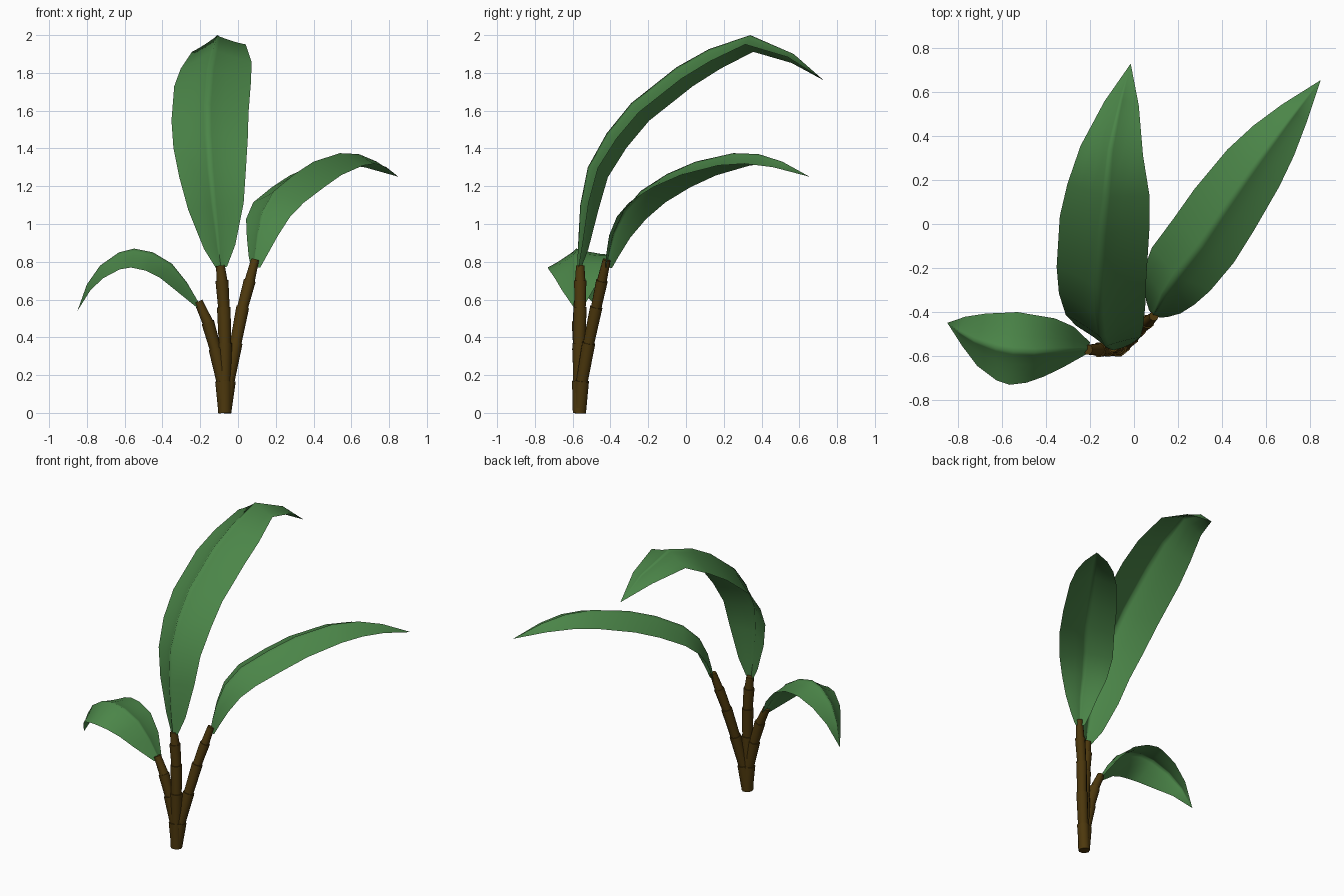
import bpy, bmesh, math
from mathutils import Vector

if "Cube" in bpy.data.objects:
    bpy.data.objects.remove(bpy.data.objects["Cube"])


def material(name, rgb):
    m = bpy.data.materials.new(name)
    m.diffuse_color = (*rgb, 1)
    m.use_nodes = True
    m.node_tree.nodes["Principled BSDF"].inputs["Base Color"].default_value = m.diffuse_color
    return m


GREEN = material("leaf_green", (0.07, 0.235, 0.065))
BROWN = material("stem_brown", (0.075, 0.04, 0.004))


def finish(name, bm, mat, angle):
    me = bpy.data.meshes.new(name)
    bm.to_mesh(me)
    bm.free()
    ob = bpy.data.objects.new(name, me)
    bpy.context.collection.objects.link(ob)
    me.materials.append(mat)
    bpy.ops.object.select_all(action='DESELECT')
    ob.select_set(True)
    bpy.context.view_layer.objects.active = ob
    bpy.ops.object.shade_smooth_by_angle(angle=math.radians(angle))


def tangent(pts, i):
    return (pts[min(i + 1, len(pts) - 1)] - pts[max(i - 1, 0)]).normalized()


# Half cross-section of a leaf: steep beside the midrib, flatter at the edge
HALF = [(0.1, 0.16), (0.4, 0.48), (0.7, 0.77), (1.0, 1.0)]
SECTION = [(-u, d) for u, d in reversed(HALF)] + [(0, 0)] + HALF


def leaf(name, midrib, widths, droop, roll=0.0):
    pts = [Vector(p) for p in midrib]
    head = pts[-1] - pts[0]
    side = Vector((head.y, -head.x, 0)).normalized()
    bm = bmesh.new()
    rows = []
    for i, (p, w) in enumerate(zip(pts, widths)):
        t = tangent(pts, i)
        s = (side - t * side.dot(t)).normalized()
        n = s.cross(t)
        s, n = (s * math.cos(roll) + n * math.sin(roll),
                n * math.cos(roll) - s * math.sin(roll))
        if w == 0:
            rows.append([bm.verts.new(p)] * len(SECTION))
        else:
            rows.append([bm.verts.new(p + s * u * w - n * d * w * droop)
                         for u, d in SECTION])
    for a, b in zip(rows, rows[1:]):
        for j in range(len(SECTION) - 1):
            quad = [a[j], a[j + 1], b[j + 1], b[j]]
            bm.faces.new(list(dict.fromkeys(quad)))
    finish(name, bm, GREEN, 75)


def stem(name, path, r0, r1, sides=10):
    # Jointed stem: every joint flares upward, then steps back in
    pts = [Vector(p) for p in path]
    n = len(pts) - 1
    bm = bmesh.new()
    rings = []

    def ring(p, t, r):
        x = Vector((0, 1, 0)).cross(t).normalized()
        y = t.cross(x)
        rings.append([bm.verts.new(p + (x * math.cos(a) + y * math.sin(a)) * r)
                      for a in (2 * math.pi * k / sides for k in range(sides))])

    for i in range(n):
        r = r0 + (r1 - r0) * i / n
        last = i == n - 1
        ring(pts[i], tangent(pts, i), r)
        ring(pts[i + 1], tangent(pts, i + 1), r * (0.8 if last else 1.12))
    for a, b in zip(rings, rings[1:]):
        for k in range(sides):
            m = (k + 1) % sides
            bm.faces.new([a[k], a[m], b[m], b[k]])
    bm.faces.new(rings[0][::-1])
    bm.faces.new(rings[-1])
    finish(name, bm, BROWN, 40)


# Stems sharing one foot
stem("middle_stem", [(-0.07, -0.565, 0), (-0.072, -0.565, 0.17), (-0.07, -0.565, 0.37),
                     (-0.075, -0.56, 0.56), (-0.085, -0.56, 0.7), (-0.093, -0.56, 0.78)], 0.036, 0.027)
stem("right_stem", [(-0.07, -0.562, 0), (-0.05, -0.55, 0.17), (-0.012, -0.515, 0.37),
                    (0.025, -0.475, 0.56), (0.062, -0.445, 0.7), (0.09, -0.42, 0.81)], 0.034, 0.025)
stem("left_stem", [(-0.07, -0.563, 0), (-0.083, -0.565, 0.17), (-0.12, -0.568, 0.34),
                   (-0.16, -0.572, 0.48), (-0.21, -0.572, 0.59)], 0.034, 0.027)

# Tall leaf arching to the back
leaf("tall_leaf",
     [(-0.09, -0.575, 0.77), (-0.105, -0.572, 0.88), (-0.13, -0.56, 1.1), (-0.15, -0.52, 1.3),
      (-0.162, -0.42, 1.48), (-0.165, -0.29, 1.64), (-0.15, -0.05, 1.83), (-0.13, 0.12, 1.925),
      (-0.11, 0.34, 2.0), (-0.06, 0.57, 1.9), (-0.015, 0.73, 1.76)],
     [0.03, 0.085, 0.15, 0.18, 0.2, 0.207, 0.207, 0.19, 0.145, 0.08, 0], 0.48, 0.13)

# Medium leaf arching to the back right
leaf("right_leaf",
     [(0.085, -0.42, 0.77), (0.09, -0.41, 0.84), (0.105, -0.385, 0.95), (0.13, -0.33, 1.07),
      (0.19, -0.24, 1.175), (0.3, -0.1, 1.265), (0.4, 0.05, 1.33), (0.54, 0.25, 1.375),
      (0.64, 0.385, 1.37), (0.735, 0.51, 1.33), (0.85, 0.655, 1.25)],
     [0.03, 0.06, 0.1, 0.14, 0.165, 0.17, 0.165, 0.145, 0.115, 0.07, 0], 0.45)

# Small leaf curling over to the left
leaf("left_leaf",
     [(-0.2, -0.57, 0.57), (-0.27, -0.575, 0.69), (-0.35, -0.58, 0.79), (-0.45, -0.585, 0.85),
      (-0.55, -0.58, 0.87), (-0.63, -0.565, 0.85), (-0.73, -0.53, 0.78), (-0.8, -0.49, 0.68),
      (-0.85, -0.45, 0.54)],
     [0.03, 0.1, 0.14, 0.16, 0.17, 0.16, 0.125, 0.07, 0], 0.4, 0.2)
